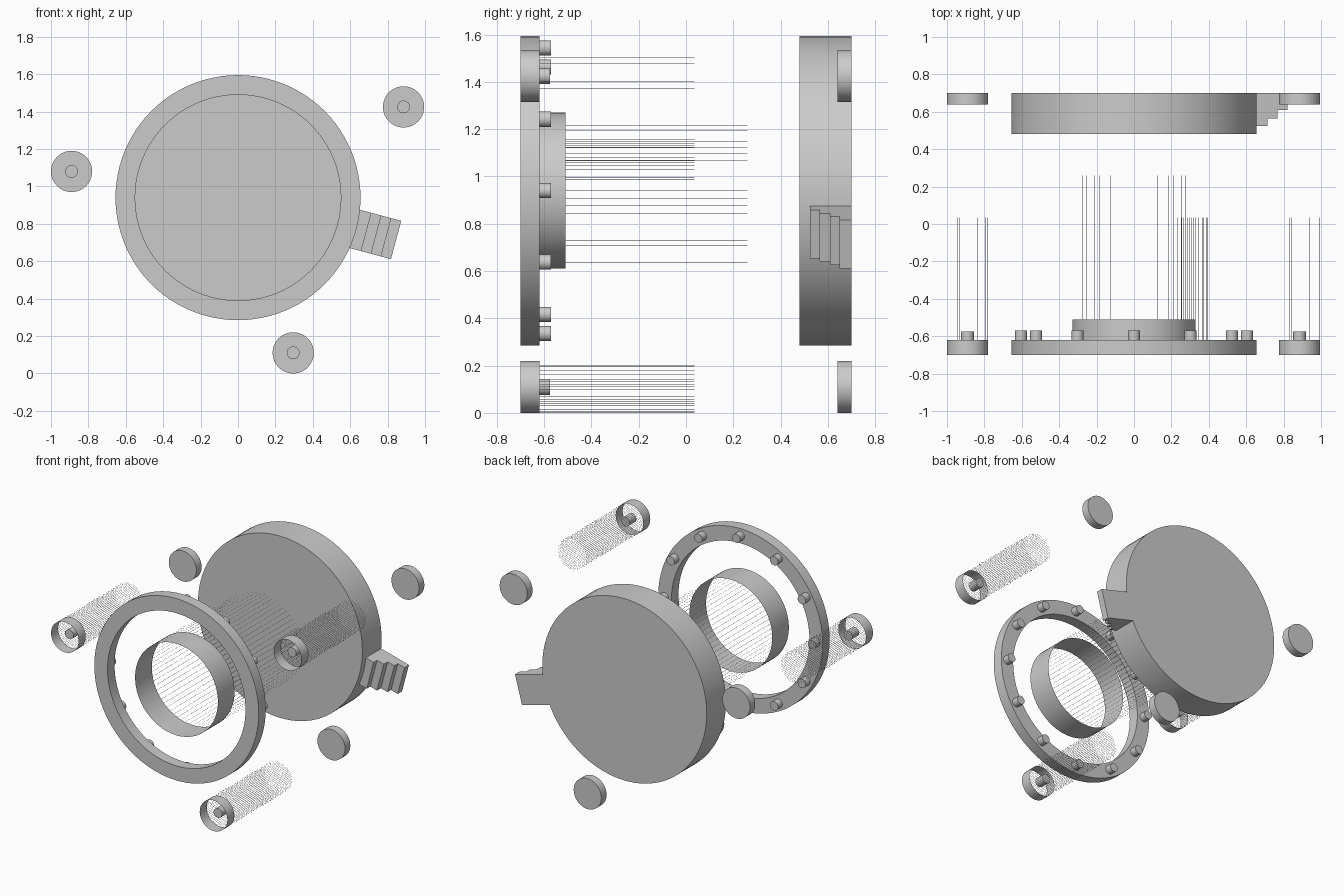
import bpy, bmesh, math
from mathutils import Matrix, Vector

if "Cube" in bpy.data.objects:
    bpy.data.objects.remove(bpy.data.objects["Cube"])

CZ = 0.94          # height of the main axis
SEG = 64
SATELLITES = [(0.885, 1.425), (-0.89, 1.08), (0.295, 0.11)]


def finish(name, bm, smooth=True):
    me = bpy.data.meshes.new(name)
    bm.to_mesh(me)
    bm.free()
    ob = bpy.data.objects.new(name, me)
    bpy.context.collection.objects.link(ob)
    if smooth:
        bpy.context.view_layer.objects.active = ob
        ob.select_set(True)
        bpy.ops.object.shade_smooth_by_angle(angle=math.radians(30))
        ob.select_set(False)
    return ob


def add_cyl(bm, x, z, r, y0, y1, seg=SEG):
    m = Matrix.Translation((x, (y0 + y1) / 2, z)) @ Matrix.Rotation(math.pi / 2, 4, 'X')
    bmesh.ops.create_cone(bm, cap_ends=True, segments=seg, radius1=r, radius2=r,
                          depth=y1 - y0, matrix=m)


def disc(name, x, z, r, y0, y1, seg=SEG):
    bm = bmesh.new()
    add_cyl(bm, x, z, r, y0, y1, seg)
    return finish(name, bm)


def polar(x, z, r, a, y):
    return Vector((x + r * math.cos(a), y, z + r * math.sin(a)))


def revolve(bm, x, z, profile, seg=SEG, closed=True):
    rows = [[bm.verts.new(polar(x, z, r, 2 * math.pi * i / seg, y)) for r, y in profile]
            for i in range(seg)]
    n = len(profile)
    for i in range(seg):
        a, b = rows[i], rows[(i + 1) % seg]
        for j in range(n if closed else n - 1):
            k = (j + 1) % n
            bm.faces.new((a[j], b[j], b[k], a[k]))
    bmesh.ops.recalc_face_normals(bm, faces=bm.faces)


def sleeve(name, x, z, r, y0, y1, y2):
    # open band with hair-thin filaments running on behind it
    bm = bmesh.new()
    revolve(bm, x, z, [(r, y0), (r, y1)], closed=False)
    half = 0.0008 / r
    for i in range(SEG):
        a = 2 * math.pi * i / SEG
        bm.faces.new([bm.verts.new(polar(x, z, r, a + s * half, y))
                      for s, y in ((-1, y1), (1, y1), (1, y2), (-1, y2))])
    return finish(name, bm)


# front ring
bm = bmesh.new()
revolve(bm, 0, CZ, [(0.55, -0.70), (0.655, -0.70), (0.655, -0.62), (0.55, -0.62)], seg=96)
finish("front_ring", bm)

# twelve pegs on the back of the ring
bm = bmesh.new()
for i in range(12):
    p = polar(0, CZ, 0.604, i * math.pi / 6, 0)
    add_cyl(bm, p.x, p.z, 0.032, -0.63, -0.57, 32)
finish("ring_pegs", bm)

# main back disc
disc("back_disc", 0, CZ, 0.655, 0.48, 0.70, 96)

# central sleeve
sleeve("core_sleeve", 0, CZ, 0.33, -0.70, -0.51, 0.26)

# three satellites: sleeve, peg and end cap
for n, (x, z) in enumerate(SATELLITES, 1):
    sleeve(f"small_sleeve_{n}", x, z, 0.11, -0.70, -0.62, 0.035)
    disc(f"small_peg_{n}", x, z, 0.034, -0.65, -0.575, 32)
    disc(f"small_cap_{n}", x, z, 0.11, 0.64, 0.70)

# stepped tab on the side of the back disc
fronts = [0.525, 0.565, 0.61, 0.65]
edges = [0.63, 0.71, 0.765, 0.82, 0.875]
prof = [(edges[0], 0.70)]
for i, y in enumerate(fronts):
    prof += [(edges[i], y), (edges[i + 1], y)]
prof.append((edges[-1], 0.70))
bm = bmesh.new()
face = bm.faces.new([bm.verts.new((r, y, -0.106)) for r, y in prof])
ext = bmesh.ops.extrude_face_region(bm, geom=[face])
bmesh.ops.translate(bm, vec=(0, 0, 0.212),
                    verts=[v for v in ext["geom"] if isinstance(v, bmesh.types.BMVert)])
bmesh.ops.recalc_face_normals(bm, faces=bm.faces)
bmesh.ops.transform(bm, verts=bm.verts, matrix=Matrix.Translation((0, 0, CZ))
                    @ Matrix.Rotation(math.radians(15), 4, 'Y'))
finish("stepped_tab", bm, smooth=False)
